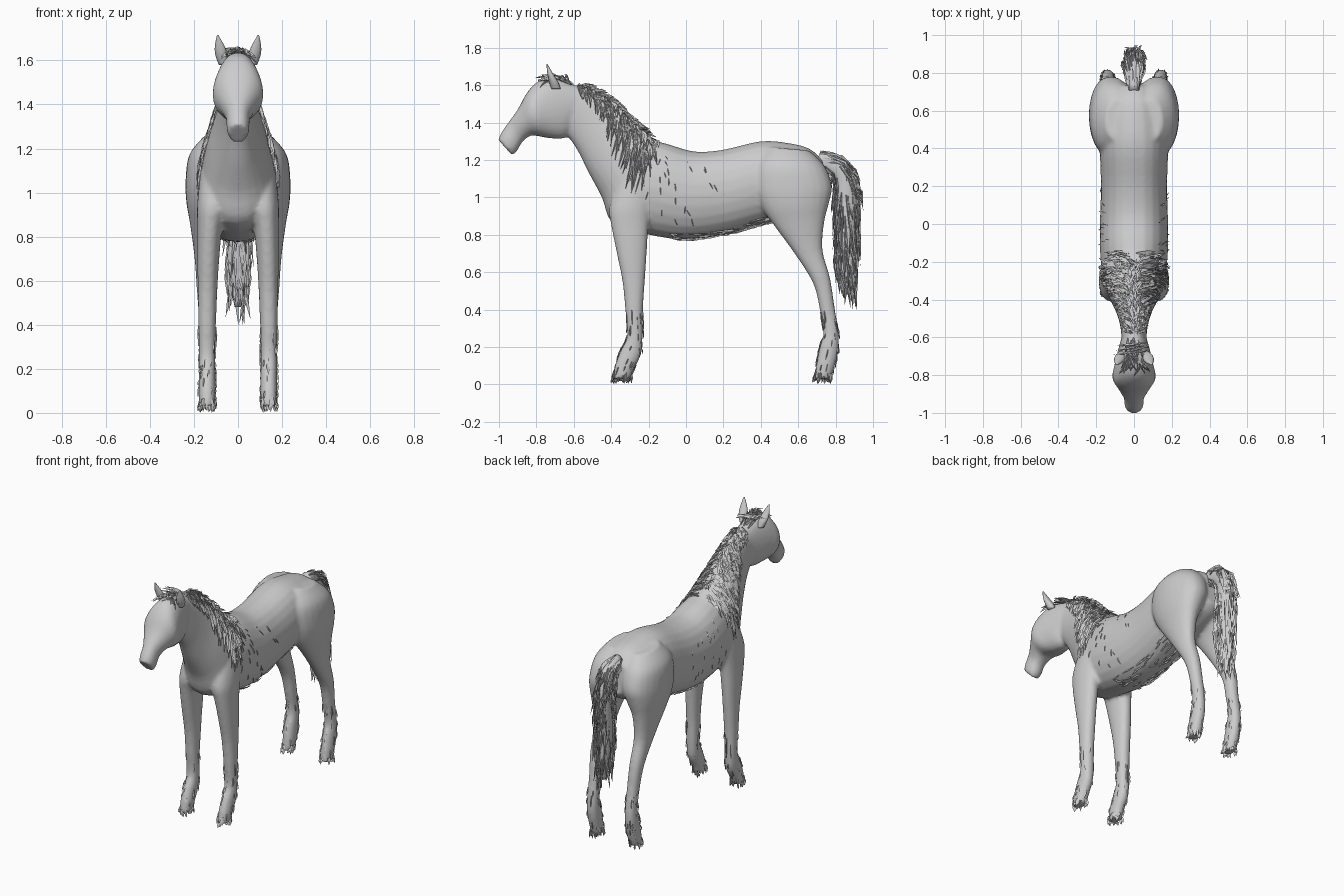
import bpy, bmesh, math, random
from mathutils import Vector

random.seed(4)
if "Cube" in bpy.data.objects:
    bpy.data.objects.remove(bpy.data.objects["Cube"])

coat = bpy.data.materials.new("grey coat")
coat.use_nodes = True
coat.diffuse_color = (0.6, 0.6, 0.6, 1)
coat.node_tree.nodes["Principled BSDF"].inputs["Base Color"].default_value = coat.diffuse_color

# Each section: upper/front point (y, z), lower/back point (y, z), x centre, half width
TRUNK = [
    (-.58, 1.60, -.64, 1.34, 0, .065), (-.47, 1.56, -.58, 1.25, 0, .075),
    (-.36, 1.48, -.52, 1.13, 0, .10), (-.26, 1.38, -.45, 1, 0, .14),
    (-.17, 1.31, -.39, .86, 0, .165), (-.08, 1.28, -.2, .8, 0, .18),
    (.05, 1.245, 0, .775, 0, .18), (.2, 1.255, .2, .8, 0, .175),
    (.4, 1.3, .42, .86, 0, .18), (.55, 1.29, .58, .9, 0, .16),
    (.66, 1.26, .7, .95, 0, .13), (.73, 1.2, .75, 1, 0, .08)]
HEAD = [
    (-.57, 1.59, -.59, 1.39, 0, .06), (-.7, 1.635, -.64, 1.32, 0, .085),
    (-.79, 1.62, -.72, 1.315, 0, .105), (-.85, 1.56, -.78, 1.325, 0, .115),
    (-.9, 1.47, -.83, 1.33, 0, .085), (-.95, 1.4, -.875, 1.295, 0, .055),
    (-.985, 1.35, -.905, 1.245, 0, .052), (-1.005, 1.31, -.93, 1.225, 0, .045)]
HIND_LEG = [
    (.44, 1.27, .66, 1.25, .08, .07), (.37, 1.18, .74, 1.17, .105, .115),
    (.36, 1.06, .78, 1.06, .12, .118), (.4, .95, .765, .97, .135, .1),
    (.47, .85, .74, .87, .148, .07), (.58, .7, .73, .72, .148, .05),
    (.68, .54, .77, .57, .145, .042), (.715, .4, .795, .41, .14, .037),
    (.735, .28, .815, .28, .14, .036), (.715, .2, .815, .18, .14, .038),
    (.695, .1, .79, .08, .14, .038), (.69, .03, .77, .03, .14, .035)]
FRONT_LEG = [
    (-.36, 1.1, -.14, 1.1, .1, .07), (-.41, .95, -.18, .95, .11, .075),
    (-.4, .85, -.2, .85, .127, .058), (-.37, .7, -.21, .7, .135, .05),
    (-.34, .55, -.22, .55, .138, .044), (-.325, .4, -.23, .4, .14, .04),
    (-.315, .26, -.232, .25, .14, .037), (-.35, .18, -.24, .16, .14, .038),
    (-.38, .1, -.28, .08, .14, .038), (-.39, .03, -.3, .03, .14, .035)]
TAIL = [
    (.68, 1.15, .72, 1.25, 0, .03), (.79, 1.1, .86, 1.19, 0, .04),
    (.8, .98, .915, 1.03, 0, .045), (.8, .8, .91, .82, 0, .045),
    (.81, .62, .91, .62, 0, .04), (.85, .48, .89, .48, 0, .015)]


def surf(secs, t, a, side=1):
    """Point on a lofted skin: t runs along the sections, a goes round from the top."""
    n = len(secs) - 1
    t = min(max(t, 0), n)
    i = min(int(t), n - 1)
    f = t - i
    p, q, r, s = (secs[min(max(k, 0), n)] for k in range(i - 1, i + 3))
    ty, tz, by, bz, xc, w = (
        q[k] + f * ((r[k] - p[k]) / 2 + f * (p[k] - 2.5 * q[k] + 2 * r[k] - s[k] / 2
        + f * (1.5 * (q[k] - r[k]) + (s[k] - p[k]) / 2))) for k in range(6))
    c, d = math.cos(a), math.sin(a)
    d = math.copysign(abs(d) ** 0.85, d)
    return Vector((side * (xc + w * d), (ty + by) / 2 + c * (ty - by) / 2,
                   (tz + bz) / 2 + c * (tz - bz) / 2))


def loft(bm, secs, side=1, around=24, steps=4):
    rings = []
    for j in range((len(secs) - 1) * steps + 1):
        rings.append([bm.verts.new(surf(secs, j / steps, math.tau * k / around, side))
                      for k in range(around)])
    for lo, hi in zip(rings, rings[1:]):
        for k in range(around):
            m = (k + 1) % around
            bm.faces.new((lo[k], lo[m], hi[m], hi[k]))
    bm.faces.new(rings[0])
    bm.faces.new(rings[-1])


def finish(bm, name, smooth=True):
    bmesh.ops.recalc_face_normals(bm, faces=bm.faces)
    me = bpy.data.meshes.new(name)
    bm.to_mesh(me)
    bm.free()
    me.materials.append(coat)
    for p in me.polygons:
        p.use_smooth = smooth
    ob = bpy.data.objects.new(name, me)
    bpy.context.collection.objects.link(ob)
    return ob


def strand(bm, root, mid, tip, width):
    """Thin three-sided blade of hair that bends at mid."""
    axis = (tip - root).normalized()
    u = axis.orthogonal().normalized()
    v = axis.cross(u)
    ends = []
    for p, w in ((root, width * 0.6), (mid, width)):
        ends.append([bm.verts.new(p + w * (u * math.cos(b) + v * math.sin(b)))
                     for b in (0, math.tau / 3, 2 * math.tau / 3)])
    point = bm.verts.new(tip)
    lo, hi = ends
    bm.faces.new(lo)
    for k in range(3):
        m = (k + 1) % 3
        bm.faces.new((lo[k], lo[m], hi[m], hi[k]))
        bm.faces.new((hi[k], hi[m], point))


def comb(bm, secs, t, a, dt, da, lift, width, side=1):
    """Strand lying along a skin, with its tip lifted away from it."""
    def off(f, h):
        p = surf(secs, t + dt * f, a + da * f, side)
        c = (surf(secs, t + dt * f, 0, side) + surf(secs, t + dt * f, math.pi, side)) / 2
        return p + (p - c).normalized() * h
    strand(bm, off(0, 0), off(0.5, lift * 0.7), off(1, lift), width)


R = random.uniform

# Body, head and legs fused into one smooth skin
bm = bmesh.new()
loft(bm, TRUNK)
loft(bm, HEAD)
for side in (1, -1):
    loft(bm, HIND_LEG, side)
    loft(bm, FRONT_LEG, side)
body = finish(bm, "body")
fuse = body.modifiers.new("fuse", "REMESH")
fuse.mode = "VOXEL"
fuse.voxel_size = 0.011
fuse.use_smooth_shade = True
soften = body.modifiers.new("soften", "SMOOTH")
soften.factor = 0.5
soften.iterations = 5

# Ears
for side, label in ((1, "left"), (-1, "right")):
    bm = bmesh.new()
    loft(bm, [(-.72, 1.58, -.67, 1.58, .065, .022), (-.735, 1.63, -.685, 1.62, .075, .028),
              (-.742, 1.67, -.71, 1.66, .083, .022), (-.747, 1.715, -.74, 1.712, .092, .004)],
         side, 12)
    finish(bm, label + "_ear")

# Mane combed down and back on both sides of the neck
bm = bmesh.new()
for side in (1, -1):
    for _ in range(260):
        t = R(0, 4.2)
        a = R(0.03, 0.5 + 0.25 * t) if t < 3 else R(0.03, 1.3)
        comb(bm, TRUNK, t, a, R(0.1, 0.5), R(0.3, 0.65), R(0.008, 0.022), R(0.004, 0.008), side)
for _ in range(70):
    comb(bm, TRUNK, R(0, 3.6), R(-0.2, 0.2), R(0.3, 0.7), R(-0.3, 0.3), R(0.015, 0.035), 0.007)
finish(bm, "mane", False)

# Forelock between the ears
bm = bmesh.new()
for _ in range(45):
    comb(bm, HEAD, R(0.3, 1.5), R(-0.5, 0.5), R(0.3, 0.9), R(-0.4, 0.4), R(0.012, 0.03), 0.007)
for _ in range(6):
    root = Vector((R(0.02, 0.08), R(-.68, -.6), R(1.62, 1.65)))
    tip = Vector((R(-.14, -.06), R(-.72, -.62), R(1.63, 1.67)))
    strand(bm, root, (root + tip) / 2 + Vector((0, 0, 0.012)), tip, 0.006)
finish(bm, "forelock", False)

# Tail: solid core wrapped in long strands
bm = bmesh.new()
loft(bm, TAIL, 1, 12)
finish(bm, "tail_core")
bm = bmesh.new()
for _ in range(230):
    comb(bm, TAIL, R(0, 4.3), R(0, math.tau), R(0.5, 1.2), R(-0.4, 0.4), R(0.005, 0.03), R(0.004, 0.008))
for _ in range(26):
    root = surf(TAIL, R(3.2, 4.6), R(0, math.tau))
    tip = root + Vector((R(-.03, .03), R(-.01, .03), R(-.22, -.1)))
    tip.z = max(tip.z, 0.4)
    strand(bm, root, (root + tip) / 2, tip, 0.008)
for _ in range(22):
    root = surf(TAIL, R(0.6, 2), R(2, 4.2))
    strand(bm, root, root + Vector((0, .03, -.03)),
           root + Vector((R(-.03, .03), R(.03, .06), R(-.13, -.07))), 0.007)
finish(bm, "tail_strands", False)

# Shaggy hair round the feet
bm = bmesh.new()
for secs in (HIND_LEG, FRONT_LEG):
    last = len(secs) - 1
    for side in (1, -1):
        for _ in range(45):
            comb(bm, secs, last - R(0.5, 4) ** 1, R(0, math.tau), R(0.3, 0.6), 0, 0.005, 0.004, side)
        for _ in range(24):
            root = surf(secs, last - R(0, 0.7), R(0, math.tau), side)
            tip = root + Vector((R(-.008, .008), R(-.02, .01), -.05))
            tip.z = R(0, 0.03)
            strand(bm, root, (root + tip) / 2, tip, 0.008)
finish(bm, "foot_hair", False)

# Sparse hairs on the flanks and a fringe under the belly
bm = bmesh.new()
for side in (1, -1):
    for _ in range(22):
        comb(bm, TRUNK, R(4.5, 7), R(0.7, 2.2), R(0, 0.15), R(0.1, 0.2), 0.007, 0.003, side)
    for _ in range(30):
        comb(bm, TRUNK, R(5.5, 8), R(2.6, 3.1), R(0.2, 0.6), R(-0.1, 0.1), 0.008, 0.005, side)
finish(bm, "body_hair", False)
